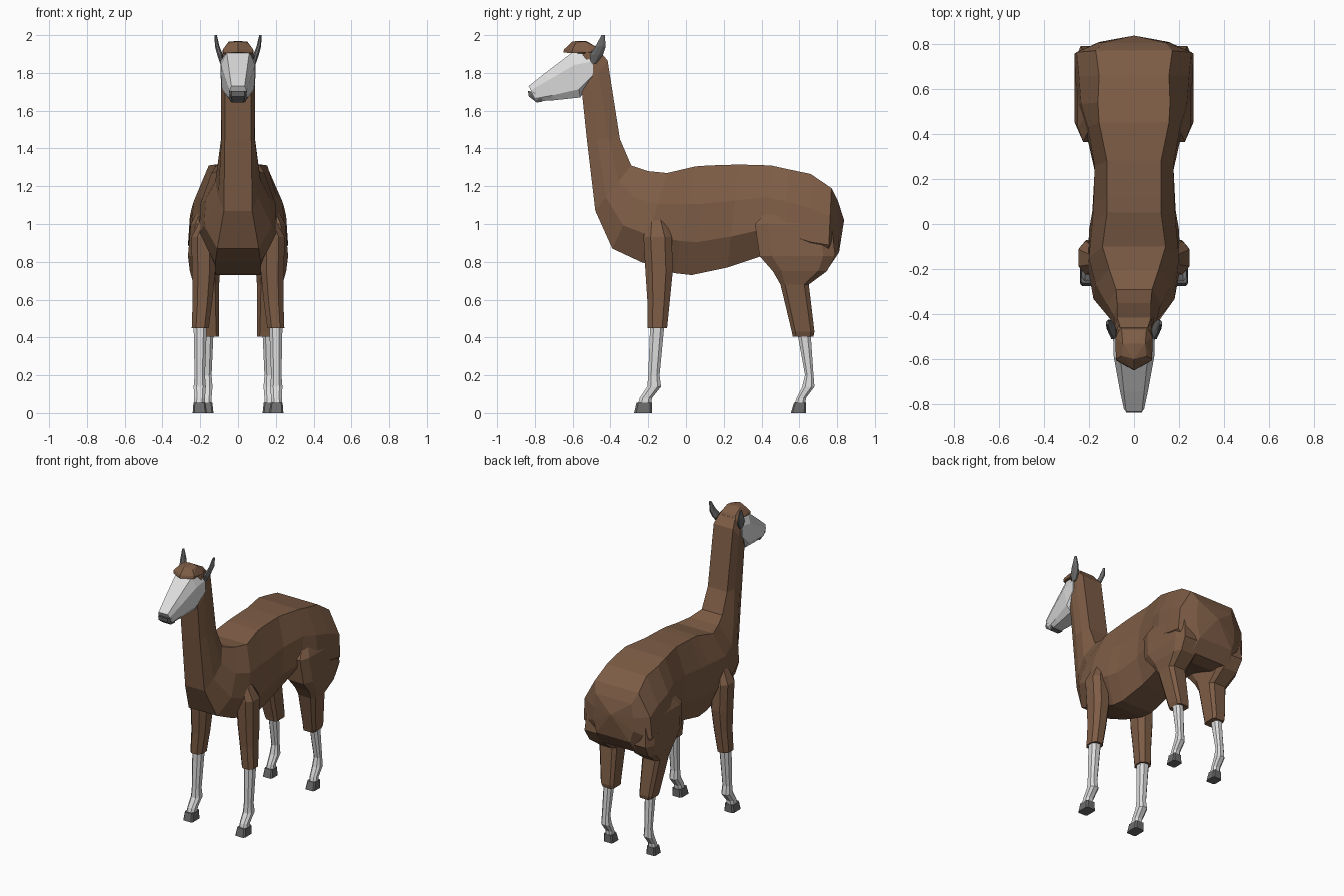
import bpy, bmesh
from mathutils import Vector


def material(name, rgb):
    m = bpy.data.materials.new(name)
    m.diffuse_color = (*rgb, 1)
    return m


BROWN = material("brown wool", (0.205, 0.108, 0.060))
WHITE = material("pale hair", (0.72, 0.72, 0.72))
GREY = material("dark grey", (0.15, 0.15, 0.15))


def finish(bm, name, mat):
    bmesh.ops.recalc_face_normals(bm, faces=bm.faces)
    me = bpy.data.meshes.new(name)
    bm.to_mesh(me)
    bm.free()
    me.materials.append(mat)
    ob = bpy.data.objects.new(name, me)
    bpy.context.collection.objects.link(ob)


def loft(name, rings, mat, tip=None):
    """Skin rings of equal length; close the ends, the last one to a tip if given."""
    bm = bmesh.new()
    vs = [[bm.verts.new(p) for p in r] for r in rings]
    n = len(vs[0])
    for a, b in zip(vs, vs[1:]):
        for i in range(n):
            j = (i + 1) % n
            bm.faces.new((a[i], a[j], b[j], b[i]))
    bm.faces.new(vs[0])
    if tip:
        t = bm.verts.new(tip)
        for i in range(n):
            bm.faces.new((vs[-1][i], vs[-1][(i + 1) % n], t))
    else:
        bm.faces.new(vs[-1])
    finish(bm, name, mat)


def hull(name, half, mat):
    """Convex solid from points mirrored in x."""
    bm = bmesh.new()
    for x, y, z in half:
        bm.verts.new((x, y, z))
        if x:
            bm.verts.new((-x, y, z))
    bmesh.ops.convex_hull(bm, input=bm.verts)
    bmesh.ops.dissolve_limit(bm, angle_limit=0.02, verts=bm.verts, edges=bm.edges)
    finish(bm, name, mat)


def section(yb, zb, yt, zt, wb, w1, w2, wt, t1=0.3, t2=0.65):
    """Symmetric eight-sided section from an underside point to a top point."""
    b, t = Vector((0, yb, zb)), Vector((0, yt, zt))
    right = [b.lerp(t, f) + Vector((w, 0, 0))
             for f, w in ((0, wb), (t1, w1), (t2, w2), (1, wt))]
    return right + [Vector((-p.x, p.y, p.z)) for p in reversed(right)]


def leg_ring(s, z, y0, y1, x0, x1, c=0.28):
    """Level rectangle with cut corners."""
    dx, dy = (x1 - x0) * c, (y1 - y0) * c
    pts = [(x0 + dx, y0), (x1 - dx, y0), (x1, y0 + dy), (x1, y1 - dy),
           (x1 - dx, y1), (x0 + dx, y1), (x0, y1 - dy), (x0, y0 + dy)]
    return [(s * x, y, z) for x, y in pts]


# Neck and torso: underside y, z, top y, z, then four half widths
body = [
    (-.56, 1.91, -.46, 1.92, .06, .08, .08, .06),
    (-.55, 1.69, -.415, 1.865, .07, .09, .088, .075),
    (-.525, 1.45, -.35, 1.45, .07, .088, .09, .075),
    (-.48, 1.07, -.29, 1.31, .075, .105, .12, .08),
    (-.39, .87, -.20, 1.28, .11, .18, .17, .11),
    (-.24, .80, -.10, 1.27, .12, .205, .20, .14),
    (-.06, .74, .05, 1.305, .12, .20, .185, .12),
    (.03, .73, .12, 1.31, .12, .185, .18, .12),
    (.22, .77, .28, 1.315, .11, .175, .175, .12),
    (.40, .83, .45, 1.31, .11, .215, .205, .155),
    (.52, .80, .54, 1.29, .12, .25, .235, .16),
    (.66, .75, .66, 1.265, .13, .262, .245, .155),
    (.75, .76, .77, 1.19, .15, .265, .255, .17),
    (.81, .85, .805, 1.12, .13, .155, .155, .14),
]
loft("neck_and_torso", [section(*r) for r in body], BROWN, tip=(0, .837, 1.02))

# Head, dark muzzle and woolly topknot
head = [
    (-.79, 1.65, -.833, 1.73, .03, .045, .045, .035),
    (-.70, 1.655, -.745, 1.80, .04, .06, .064, .045),
    (-.56, 1.67, -.60, 1.91, .055, .085, .09, .06),
    (-.495, 1.76, -.49, 1.90, .06, .093, .093, .07),
]
loft("head", [section(*r, 0.18, 0.72) for r in head], WHITE)
hull("muzzle", [(.035, -.837, 1.705), (.047, -.81, 1.70), (.035, -.832, 1.675),
                (.03, -.79, 1.643), (.04, -.76, 1.648), (.05, -.765, 1.67)], GREY)
hull("topknot", [(0, -.65, 1.908), (.08, -.605, 1.905), (.083, -.50, 1.91),
                 (0, -.645, 1.925), (.08, -.60, 1.925), (0, -.60, 1.967),
                 (.055, -.585, 1.955), (.05, -.53, 1.965), (0, -.53, 1.97),
                 (.07, -.45, 1.90), (.055, -.47, 1.935)], BROWN)

# Upper legs, shanks and hooves: z, y range, x range
front_upper = [(.45, -.205, -.10, .155, .245), (.60, -.205, -.085, .135, .24),
               (.75, -.215, -.07, .12, .243), (.93, -.225, -.075, .12, .247),
               (1.02, -.205, -.11, .12, .20)]
hind_upper = [(.405, .565, .675, .10, .19), (.43, .56, .68, .10, .20),
              (.68, .50, .65, .10, .235), (.75, .46, .745, .095, .255),
              (.83, .39, .79, .09, .265), (1.0, .365, .77, .10, .25),
              (1.06, .42, .74, .10, .22)]
front_shank = [(.46, -.19, -.115, .165, .235), (.20, -.20, -.14, .175, .23),
               (.14, -.205, -.132, .17, .235), (.08, -.245, -.18, .175, .232),
               (.045, -.255, -.185, .175, .235)]
hind_shank = [(.42, .59, .66, .13, .19), (.20, .63, .675, .14, .19),
              (.14, .615, .68, .135, .195), (.08, .585, .635, .14, .192),
              (.045, .575, .632, .14, .195)]
front_hoof = [(0, -.275, -.18, .165, .24), (.055, -.262, -.18, .172, .236)]
hind_hoof = [(0, .555, .635, .13, .20), (.055, .572, .635, .136, .197)]

for s, side in ((1, "left"), (-1, "right")):
    for part, rings, mat, cut in (
            ("front_upper_leg", front_upper, BROWN, .25),
            ("hind_upper_leg", hind_upper, BROWN, .16),
            ("front_shank", front_shank, WHITE, .25),
            ("hind_shank", hind_shank, WHITE, .25),
            ("front_hoof", front_hoof, GREY, .12),
            ("hind_hoof", hind_hoof, GREY, .12)):
        loft(f"{part}_{side}", [leg_ring(s, *r, cut) for r in rings], mat)

    # Ears: z, y range, x range, curving outward and back
    ear = [(1.85, -.505, -.475, .075, .095), (1.895, -.51, -.44, .08, .11),
           (1.94, -.48, -.425, .098, .122), (2.0, -.447, -.43, .112, .125)]
    loft(f"ear_{side}", [leg_ring(s, *r, .3) for r in ear], GREY)
